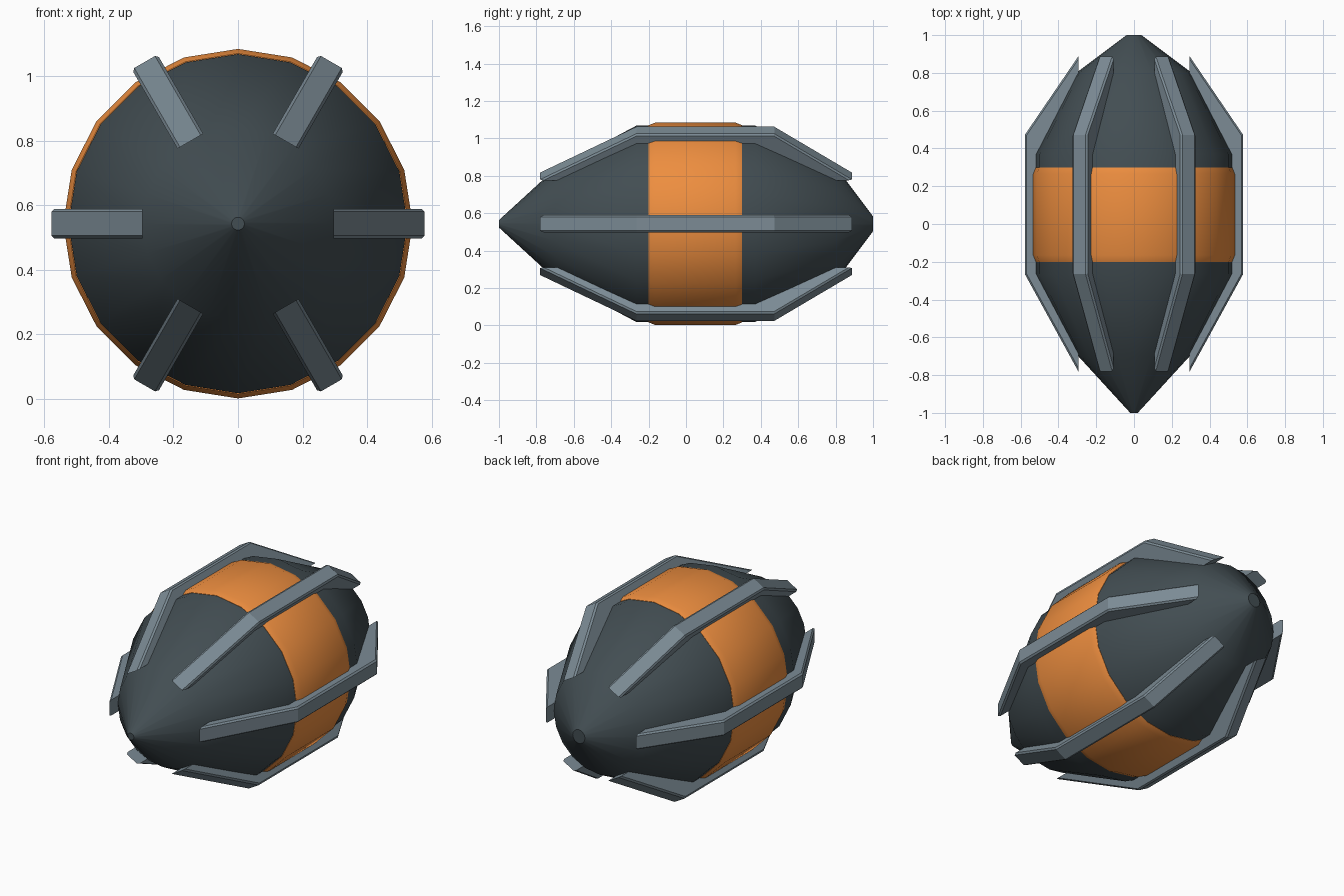
import bpy, bmesh, math
from mathutils import Vector

if "Cube" in bpy.data.objects:
    bpy.data.objects.remove(bpy.data.objects["Cube"])

CZ = 0.543   # height of the long axis
SIDES = 20


def material(name, color):
    m = bpy.data.materials.new(name)
    m.diffuse_color = color
    m.use_nodes = True
    m.node_tree.nodes["Principled BSDF"].inputs["Base Color"].default_value = m.diffuse_color
    return m


def finish(bm, name, mat, smooth=None):
    bmesh.ops.recalc_face_normals(bm, faces=bm.faces)
    me = bpy.data.meshes.new(name)
    bm.to_mesh(me)
    bm.free()
    ob = bpy.data.objects.new(name, me)
    bpy.context.collection.objects.link(ob)
    me.materials.append(mat)
    if smooth:
        bpy.ops.object.select_all(action='DESELECT')
        bpy.context.view_layer.objects.active = ob
        ob.select_set(True)
        bpy.ops.object.shade_smooth_by_angle(angle=math.radians(smooth))
    return ob


def lathe(name, profile, mat, closed=False):
    """Spin (y, radius) points round the long axis."""
    bm = bmesh.new()
    rings = []
    for y, r in profile:
        rings.append([bm.verts.new((r * math.sin(a), y, CZ + r * math.cos(a)))
                      for a in (2 * math.pi * i / SIDES for i in range(SIDES))])
    pairs = list(zip(rings, rings[1:]))
    if closed:
        pairs.append((rings[-1], rings[0]))
    else:
        bm.faces.new(rings[0])
        bm.faces.new(rings[-1])
    for a, b in pairs:
        for i in range(SIDES):
            j = (i + 1) % SIDES
            bm.faces.new((a[i], a[j], b[j], b[i]))
    return finish(bm, name, mat, 35)


def fin(name, angle, mat):
    """Trapezoid plate standing out from the shell."""
    profile = [(-0.78, 0.295), (-0.265, 0.578), (0.472, 0.578), (0.887, 0.295)]
    out = Vector((math.cos(angle), 0, math.sin(angle)))
    side = Vector((-math.sin(angle), 0, math.cos(angle)))
    bm = bmesh.new()
    a, b = [[bm.verts.new(out * r + side * s + Vector((0, y, CZ)))
             for y, r in profile] for s in (-0.046, 0.046)]
    bm.faces.new(a)
    bm.faces.new(b)
    for i in range(4):
        j = (i + 1) % 4
        bm.faces.new((a[i], a[j], b[j], b[i]))
    bmesh.ops.recalc_face_normals(bm, faces=bm.faces)
    # soften the long outer edges
    outer = [e for v in (a, b) for i in range(3)
             for e in [bm.edges.get((v[i], v[i + 1]))]]
    bmesh.ops.bevel(bm, geom=outer, offset=0.009, segments=1,
                    affect='EDGES', profile=0.5)
    return finish(bm, name, mat)


dark = material("dark_shell", (0.055, 0.075, 0.085, 1))
orange = material("orange_band", (0.85, 0.27, 0.05, 1))
steel = material("fin_grey", (0.20, 0.26, 0.30, 1))

# pointed shell
lathe("shell", [(-1.0, 0.02), (-0.7, 0.295), (-0.265, 0.525),
                (0.37, 0.525), (0.805, 0.30), (1.0, 0.04)], dark)

# raised centre band
lathe("band", [(-0.2, 0.50), (-0.2, 0.527), (-0.165, 0.541),
               (0.265, 0.541), (0.3, 0.527), (0.3, 0.50)], orange, closed=True)

# six fins round the shell
for k in range(6):
    fin(f"fin_{k + 1}", math.radians(60 * k), steel)
